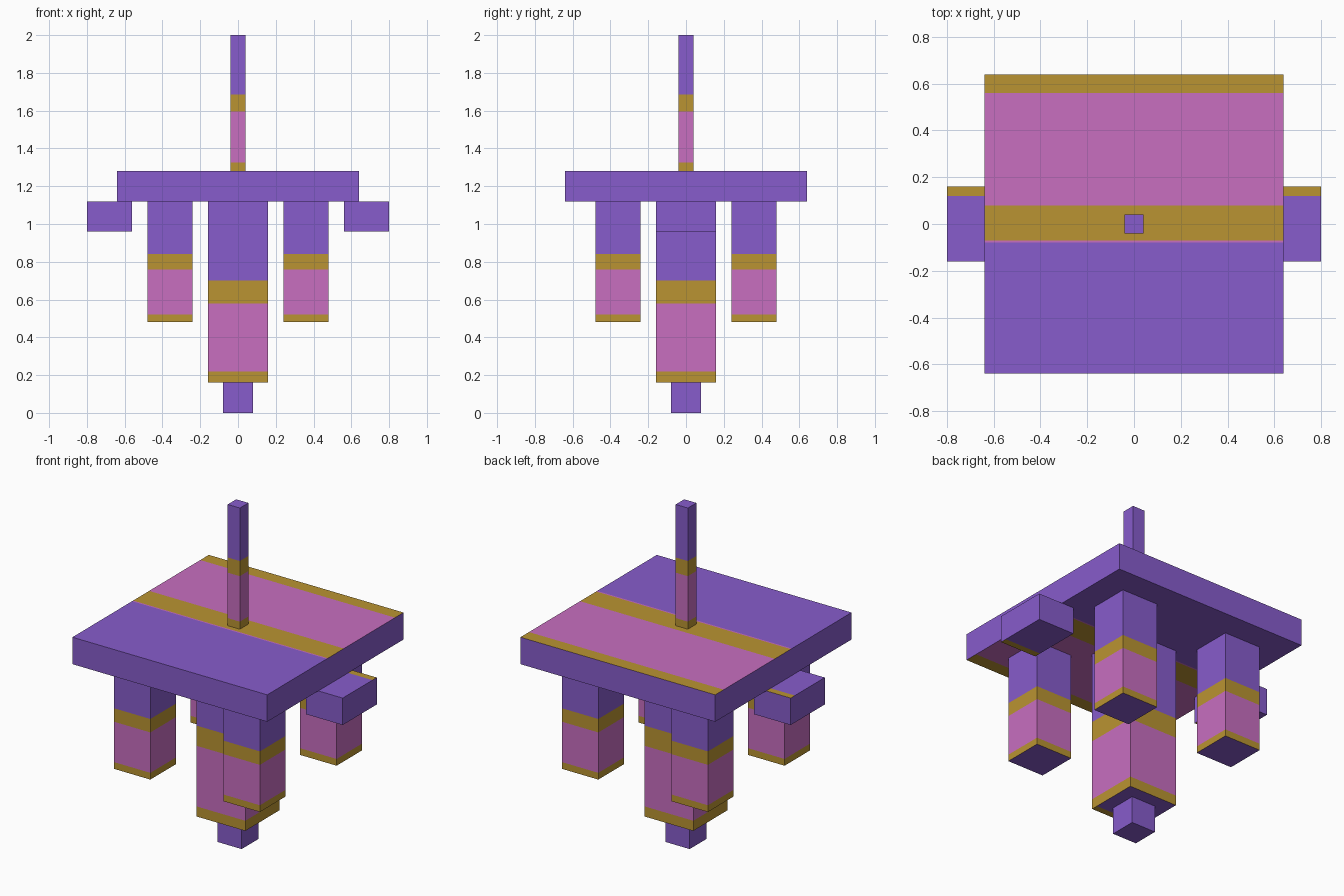
import bpy
import bmesh
from mathutils import Vector

cube = bpy.data.objects.get("Cube")
if cube:
    bpy.data.objects.remove(cube, do_unlink=True)


def make_material(name, rgb):
    mat = bpy.data.materials.new(name)
    mat.use_nodes = True
    mat.diffuse_color = (*rgb, 1)
    mat.node_tree.nodes["Principled BSDF"].inputs["Base Color"].default_value = (*rgb, 1)
    return mat


MATERIALS = [
    make_material("purple", (0.242, 0.107, 0.604)),
    make_material("gold", (0.491, 0.296, 0.032)),
    make_material("pink", (0.578, 0.156, 0.527)),
]
PURPLE, GOLD, PINK = range(3)

# Stripe pattern: (end of stripe in sixteenths, colour)
STRIPES = [(7, PURPLE), (9, GOLD), (15, PINK), (16, GOLD)]
SLAB_STRIPES = [(7, PURPLE), (7.12, PINK), (9, GOLD), (15, PINK), (16, GOLD)]
EDGE_STRIPE = [(14, PURPLE), (16, GOLD)]


def stripe_colour(stripes, t):
    return next((c for end, c in stripes if t * 16 < end), stripes[-1][1])


def block(name, centre, size, sides=None, caps=None):
    """Box with stripes down its sides and/or across its top and bottom."""
    c, s = Vector(centre), Vector(size)
    lo, hi = c - s / 2, c + s / 2
    bm = bmesh.new()
    bmesh.ops.create_cube(bm, size=1)
    for v in bm.verts:
        v.co = c + v.co * s

    def cut(point, normal):
        geom = bm.verts[:] + bm.edges[:] + bm.faces[:]
        bmesh.ops.bisect_plane(bm, geom=geom, plane_co=point, plane_no=normal)

    for end, _ in (sides or [])[:-1]:
        cut((0, 0, hi.z - s.z * end / 16), (0, 0, 1))
    for end, _ in (caps or [])[:-1]:
        cut((0, lo.y + s.y * end / 16, 0), (0, 1, 0))
        cut((0, hi.y - s.y * end / 16, 0), (0, 1, 0))

    bm.normal_update()
    for f in bm.faces:
        mid = f.calc_center_median()
        if abs(f.normal.z) > 0.5:
            # The underside runs the opposite way to the top
            d = mid.y - lo.y if f.normal.z > 0 else hi.y - mid.y
            f.material_index = stripe_colour(caps, d / s.y) if caps else PURPLE
        elif sides:
            f.material_index = stripe_colour(sides, (hi.z - mid.z) / s.z)

    mesh = bpy.data.meshes.new(name)
    bm.to_mesh(mesh)
    bm.free()
    for mat in MATERIALS:
        mesh.materials.append(mat)
    obj = bpy.data.objects.new(name, mesh)
    bpy.context.collection.objects.link(obj)


# Central stack
block("mast", (0, 0, 1.64), (0.08, 0.08, 0.72), sides=STRIPES)
block("slab", (0, 0, 1.2), (1.28, 1.28, 0.16), caps=SLAB_STRIPES)
block("centre_column", (0, 0, 0.64), (0.32, 0.32, 0.96), sides=STRIPES, caps=EDGE_STRIPE)
block("foot", (0, 0, 0.08), (0.16, 0.16, 0.16))

# Corner legs and side blocks
for x, side in ((1, "left"), (-1, "right")):
    block(f"{side}_side_block", (x * 0.68, 0, 1.04), (0.24, 0.32, 0.16), caps=EDGE_STRIPE)
    for y, end in ((-1, "front"), (1, "back")):
        block(f"{end}_{side}_leg", (x * 0.36, y * 0.36, 0.8), (0.24, 0.24, 0.64), sides=STRIPES)
